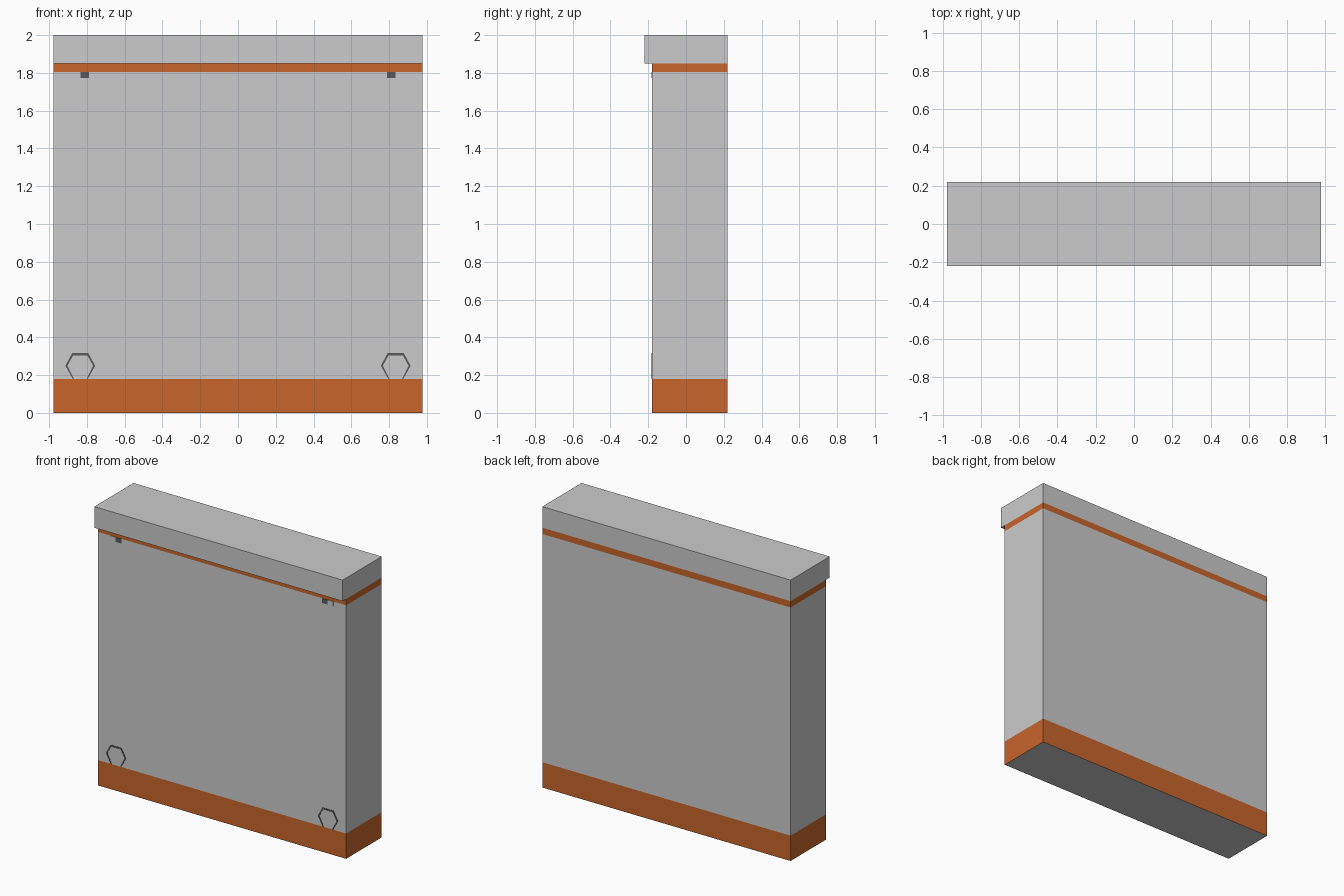
import bpy, bmesh

if "Cube" in bpy.data.objects:
    bpy.data.objects.remove(bpy.data.objects["Cube"])

HALF_W = 0.978
FRONT, BACK = -0.18, 0.22


def material(name, color):
    m = bpy.data.materials.new(name)
    m.diffuse_color = (*color, 1)
    m.use_nodes = True
    m.node_tree.nodes["Principled BSDF"].inputs["Base Color"].default_value = m.diffuse_color
    return m


orange = material("orange_paint", (0.58, 0.13, 0.025))
dark = material("dark_metal", (0.1, 0.1, 0.1))


def finish(name, bm, mats=()):
    bmesh.ops.recalc_face_normals(bm, faces=bm.faces)
    mesh = bpy.data.meshes.new(name)
    bm.to_mesh(mesh)
    bm.free()
    for m in mats:
        mesh.materials.append(m)
    obj = bpy.data.objects.new(name, mesh)
    bpy.context.collection.objects.link(obj)
    return obj


def box_mesh(lo, hi):
    bm = bmesh.new()
    bmesh.ops.create_cube(bm, size=1)
    for v in bm.verts:
        v.co = [(a + b) / 2 + c * (b - a) for a, b, c in zip(lo, hi, v.co)]
    return bm


# Wall body, cut into bands with orange painted sides at foot and top
bm = box_mesh((-HALF_W, FRONT, 0), (HALF_W, BACK, 1.85))
for z in (0.18, 1.805):
    bmesh.ops.bisect_plane(bm, geom=bm.verts[:] + bm.edges[:] + bm.faces[:],
                           plane_co=(0, 0, z), plane_no=(0, 0, 1))
bm.normal_update()
for f in bm.faces:
    z = f.calc_center_median().z
    if abs(f.normal.z) < 0.5 and (z < 0.18 or z > 1.805):
        f.material_index = 1
finish("wall_body", bm, (None, orange))

# Cap overhanging the front
finish("wall_cap", box_mesh((-HALF_W, -0.22, 1.85), (HALF_W, BACK, 2.0)))

# Open six-sided loops resting on the foot band: (x, z) strokes around x = 0
OUTER = [(-0.040, 0.18), (-0.079, 0.25), (-0.043, 0.316),
         (0.043, 0.316), (0.079, 0.25), (0.040, 0.18)]
INNER = [(-0.034, 0.18), (-0.068, 0.25), (-0.038, 0.304),
         (0.038, 0.304), (0.068, 0.25), (0.034, 0.18)]

for side, label in ((-1, "left"), (1, "right")):
    bm = bmesh.new()
    out, inn = [[bm.verts.new((side * 0.835 + x, FRONT - 0.003, z)) for x, z in pts]
                for pts in (OUTER, INNER)]
    faces = [bm.faces.new((out[i], out[i + 1], inn[i + 1], inn[i])) for i in range(5)]
    ext = bmesh.ops.extrude_face_region(bm, geom=faces, use_keep_orig=True)
    for v in ext["geom"]:
        if isinstance(v, bmesh.types.BMVert):
            v.co.y = FRONT + 0.002
    finish(f"{label}_hex_loop", bm, (dark,))

    # Small catch under the top band: dark inner block, pale outer block
    for part, a, b, mats in (("catch", 0.79, 0.835, (dark,)), ("catch_plate", 0.835, 0.877, ())):
        x0, x1 = sorted((side * a, side * b))
        finish(f"{label}_{part}", box_mesh((x0, FRONT - 0.003, 1.773),
                                           (x1, FRONT + 0.002, 1.805)), mats)
